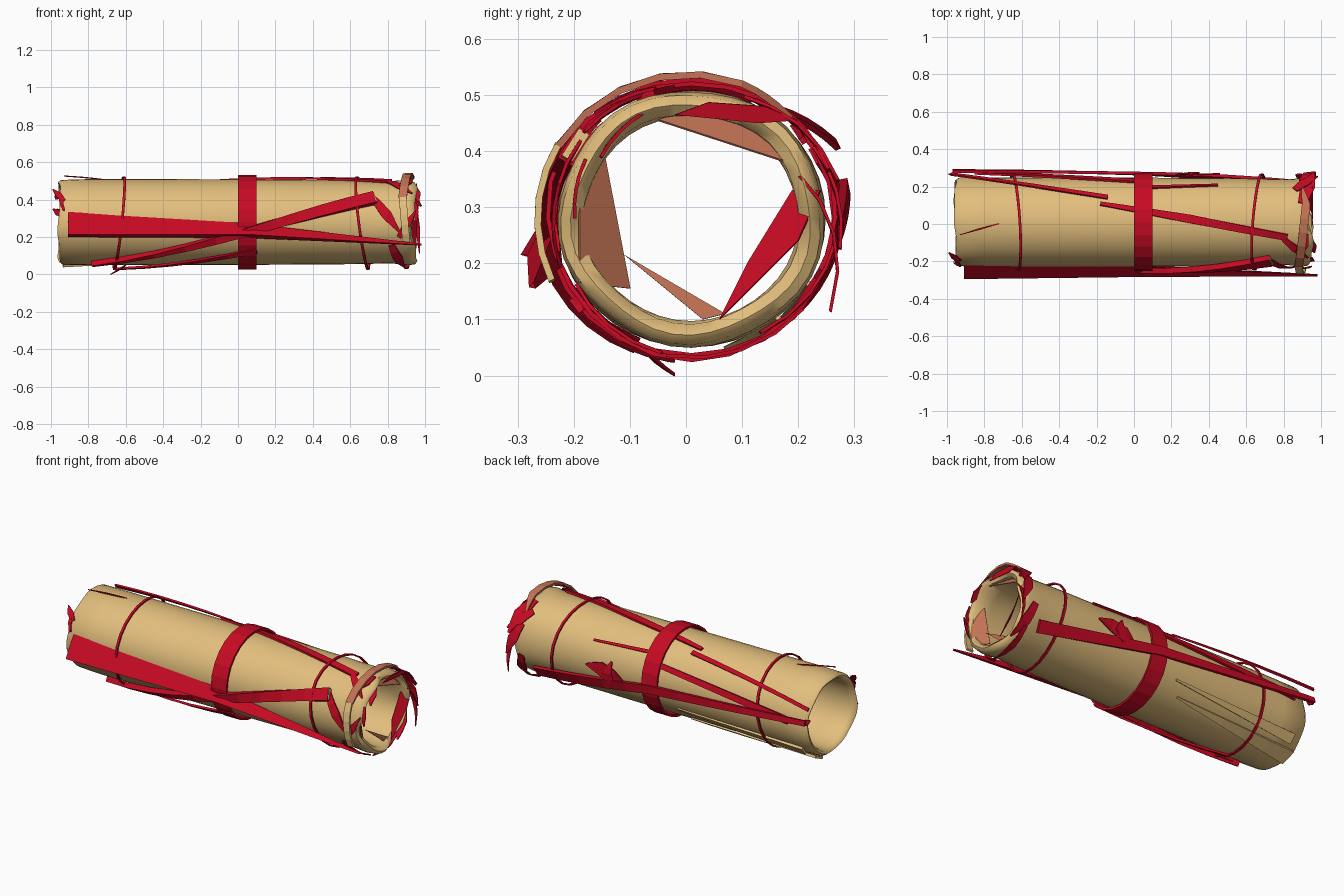
import bpy, bmesh, math
from mathutils import Vector

cube = bpy.data.objects.get("Cube")
if cube:
    bpy.data.objects.remove(cube)

CY, CZ = 0.01, 0.28          # axis of the roll
AXIS = Vector((0, CY, CZ))


def material(name, rgb):
    m = bpy.data.materials.new(name)
    m.use_nodes = True
    m.diffuse_color = (*rgb, 1)
    m.node_tree.nodes["Principled BSDF"].inputs["Base Color"].default_value = (*rgb, 1)
    return m


TAN = material("parchment tan", (0.77, 0.52, 0.205))
RED = material("ribbon red", (0.57, 0.003, 0.017))
SALMON = material("faded salmon", (0.54, 0.17, 0.09))


def point(x, deg, r):
    """Point around the roll: 0 is the back, 90 the top, 180 the front."""
    a = math.radians(deg)
    return Vector((x, CY + 1.04 * r * math.cos(a), CZ + r * math.sin(a)))


def finish(name, bm, mat, smooth=False):
    bmesh.ops.recalc_face_normals(bm, faces=bm.faces)
    me = bpy.data.meshes.new(name)
    bm.to_mesh(me)
    bm.free()
    me.materials.append(mat)
    ob = bpy.data.objects.new(name, me)
    bpy.context.collection.objects.link(ob)
    if smooth:
        bpy.ops.object.select_all(action="DESELECT")
        ob.select_set(True)
        bpy.context.view_layer.objects.active = ob
        bpy.ops.object.shade_smooth_by_angle(angle=math.radians(50))
    return ob


def loft(name, sections, mat, closed=False):
    """Skin a row of equal cross-sections, capping the ends when open."""
    bm = bmesh.new()
    rings = [[bm.verts.new(p) for p in s] for s in sections]
    n, m = len(rings), len(rings[0])
    for i in range(n if closed else n - 1):
        a, b = rings[i], rings[(i + 1) % n]
        for j in range(m):
            k = (j + 1) % m
            bm.faces.new((a[j], a[k], b[k], b[j]))
    if not closed:
        bm.faces.new(rings[0])
        bm.faces.new(rings[-1])
    return finish(name, bm, mat, smooth=m > 4)


def sweep(name, path, mat, thick=0.006, closed=False):
    """Flat ribbon along (point, width) pairs, facing away from the axis."""
    n = len(path)
    sections = []
    for i, (p, w) in enumerate(path):
        before = path[(i - 1) % n if closed else max(i - 1, 0)][0]
        after = path[(i + 1) % n if closed else min(i + 1, n - 1)][0]
        along = (after - before).normalized()
        out = p - AXIS
        out.x = 0
        out.normalize()
        side = along.cross(out).normalized() * (w / 2)
        up = out * (thick / 2)
        sections.append([p + s * side + u * up
                         for s, u in ((-1, -1), (1, -1), (1, 1), (-1, 1))])
    loft(name, sections, mat, closed)


def strap(name, keys, mat=RED, thick=0.006, steps=5):
    """Ribbon wound round the roll through (x, degrees, radius, width) keys."""
    path = []
    for a, b in zip(keys, keys[1:]):
        for s in range(steps):
            k = [u + (v - u) * s / steps for u, v in zip(a, b)]
            path.append((point(*k[:3]), k[3]))
    path.append((point(*keys[-1][:3]), keys[-1][3]))
    sweep(name, path, mat, thick)


def hoop(name, x, r, width, thick, lean_top=0, lean_back=0, count=24, loose=0):
    path = []
    for i in range(count):
        a = math.tau * i / count
        px = x + lean_top * math.sin(a) + lean_back * math.cos(a)
        path.append((point(px, math.degrees(a), r + loose * math.sin(3 * a)), width))
    sweep(name, path, RED, thick, closed=True)


def plate(name, pts, mat):
    bm = bmesh.new()
    bm.faces.new([bm.verts.new(p) for p in pts])
    ob = finish(name, bm, mat)
    mod = ob.modifiers.new("thickness", "SOLIDIFY")
    mod.thickness = 0.004
    mod.offset = 0


# Hollow roll with ragged, rounded rims
profile = [(-0.94, 0.227), (-0.8, 0.23), (0, 0.229), (0.6, 0.225), (0.82, 0.22),
           (0.9, 0.228), (0.935, 0.222), (0.945, 0.205), (0.93, 0.186), (0.84, 0.182),
           (0, 0.195), (-0.8, 0.195), (-0.92, 0.192), (-0.95, 0.2), (-0.957, 0.214)]
N = 40
rings = []
for i in range(N):
    a = math.tau * i / N
    ring = []
    for x, r in profile:
        rag = max(0, abs(x) - 0.8) / 0.15 * (1 if x > 0 else 0.45)
        px = x + rag * 0.013 * (math.sin(3 * a + 1) + 0.5 * math.sin(7 * a))
        pr = r * (1 + rag * 0.02 * math.sin(5 * a + x * 4))
        ring.append(point(px, math.degrees(a), pr))
    rings.append(ring)
loft("parchment_roll", rings, TAN, closed=True)

# Loose sheet edges along the lower back
strap("lower_sheet_edge", [(-0.15, -50, 0.229, 0.01), (-0.94, -66, 0.237, 0.09)], TAN, 0.014)
strap("upper_sheet_edge", [(-0.1, -30, 0.229, 0.01), (-0.9, -42, 0.236, 0.06)], TAN, 0.014)

# Binding hoops
hoop("middle_band", 0.05, 0.246, 0.1, 0.012)
hoop("right_cord", -0.635, 0.246, 0.014, 0.008, 0.025, -0.015, loose=0.005)
hoop("left_cord", 0.665, 0.246, 0.014, 0.008, -0.03, 0.02, loose=0.006)

# Folded front strap, a long three-sided wedge
loft("front_strap", [
    [(-0.91, -0.222, 0.335), (-0.91, -0.295, 0.215), (-0.91, -0.225, 0.2)],
    [(0.05, -0.228, 0.275), (0.05, -0.283, 0.215), (0.05, -0.22, 0.195)],
    [(0.98, -0.272, 0.165), (0.98, -0.28, 0.157), (0.98, -0.268, 0.155)]], RED)

# Long straps
strap("front_diagonal", [(-0.78, 246, 0.245, 0.015), (0.05, 192, 0.252, 0.045),
                         (0.73, 147, 0.238, 0.07)], thick=0.03)
strap("front_diagonal_end", [(0.725, 147.4, 0.238, 0.062), (0.735, 146.6, 0.238, 0.06)],
      TAN, 0.022, 1)
strap("front_low_strap", [(-0.66, 262, 0.253, 0.015), (0.1, 218, 0.25, 0.03)], thick=0.012)
strap("back_strap", [(-0.97, 12, 0.268, 0.03), (0.05, -5, 0.25, 0.05),
                     (0.82, -35, 0.24, 0.07)], thick=0.016)
strap("back_upper_strap", [(-0.98, 28, 0.28, 0.02), (-0.14, 57, 0.236, 0.025)], thick=0.01)
strap("back_crossing_strap", [(-0.85, 8, 0.255, 0.04), (0.0, 28, 0.24, 0.03)], thick=0.012)
strap("back_edge_strap", [(0.05, 42, 0.24, 0.02), (0.45, 36, 0.236, 0.012)], thick=0.01)
strap("top_strap", [(-0.18, 66, 0.234, 0.02), (0.3, 86, 0.234, 0.045),
                    (0.82, 110, 0.232, 0.035)], thick=0.012)

# Torn scrap on the back: a solid patch with two side tears
strap("back_scrap", [(0.2, -14, 0.24, 0.02), (0.29, -3, 0.25, 0.09),
                     (0.37, 3, 0.245, 0.08), (0.46, 4, 0.25, 0.01)], steps=2)
strap("back_scrap_tear", [(0.3, 16, 0.25, 0.01), (0.32, 0, 0.254, 0.06),
                          (0.27, -20, 0.25, 0.01)], steps=2)

# Loose curl round the left end
strap("outer_curl_front", [(0.9, 205, 0.264, 0.04), (0.88, 150, 0.264, 0.04)], TAN, 0.012)
strap("outer_curl_top", [(0.88, 150, 0.262, 0.045), (0.92, 70, 0.255, 0.045),
                         (0.9, 45, 0.245, 0.01)], SALMON, 0.012)

# Ragged red shreds: start x, angle, radius, end x, angle, radius, width
shreds = [
    (0.72, 146, 0.235, 0.87, 195, 0.235, 0.055),
    (0.82, 212, 0.23, 0.89, 258, 0.245, 0.055),
    (0.86, 200, 0.24, 0.95, 165, 0.235, 0.04),
    (0.88, 130, 0.25, 0.93, 105, 0.24, 0.06),
    (0.9, 66, 0.235, 0.96, 15, 0.26, 0.08),
    (0.86, 48, 0.25, 0.98, 20, 0.25, 0.06),
    (0.9, 30, 0.245, 0.97, -12, 0.26, 0.06),
    (0.95, 22, 0.2, 0.97, -35, 0.29, 0.025),
    (0.88, -10, 0.25, 0.94, -60, 0.235, 0.06),
    (0.9, -40, 0.25, 0.9, -100, 0.248, 0.035),
    (0.94, 115, 0.205, 0.965, 145, 0.19, 0.05),
    (0.945, 150, 0.21, 0.955, 180, 0.2, 0.03),
    (0.8, 112, 0.235, 0.93, 140, 0.24, 0.045),
    (-0.93, 150, 0.23, -0.99, 132, 0.235, 0.035),
    (-0.94, 8, 0.25, -0.99, 16, 0.255, 0.035),
    (-0.93, 165, 0.235, -0.96, 140, 0.23, 0.02),
    (-0.72, 92, 0.228, -0.93, 105, 0.255, 0.008),
    (-0.6, 250, 0.245, -0.68, 264, 0.28, 0.012),
]
for i, (x, a, r, tx, ta, tr, w) in enumerate(shreds):
    mid = ((x + tx) / 2, (a + ta) / 2, (r + tr) / 2, w)
    strap(f"red_shred_{i}", [(x, a, r, w * 0.6), mid, (tx, ta, tr, w * 0.15)], steps=2)

# Folded pieces inside the left mouth
plate("inner_top_fold", [(0.93, -0.05, 0.455), (0.88, 0.02, 0.475),
                         (0.88, 0.17, 0.44), (0.93, 0.18, 0.38)], SALMON)
plate("inner_front_fold", [(0.93, -0.19, 0.165), (0.88, -0.1, 0.155),
                           (0.88, -0.145, 0.39), (0.93, -0.19, 0.37)], SALMON)
plate("inner_cross_sliver", [(0.9, -0.11, 0.215), (0.92, 0.03, 0.1), (0.92, 0.07, 0.11)], SALMON)
plate("inner_back_fold", [(0.95, 0.06, 0.1), (0.92, 0.11, 0.2), (0.92, 0.19, 0.33),
                          (0.95, 0.24, 0.33), (0.955, 0.2, 0.24)], RED)
plate("inner_top_shred", [(0.95, -0.02, 0.465), (0.955, 0.04, 0.487), (0.955, 0.14, 0.48),
                          (0.955, 0.2, 0.455), (0.95, 0.13, 0.45)], RED)
